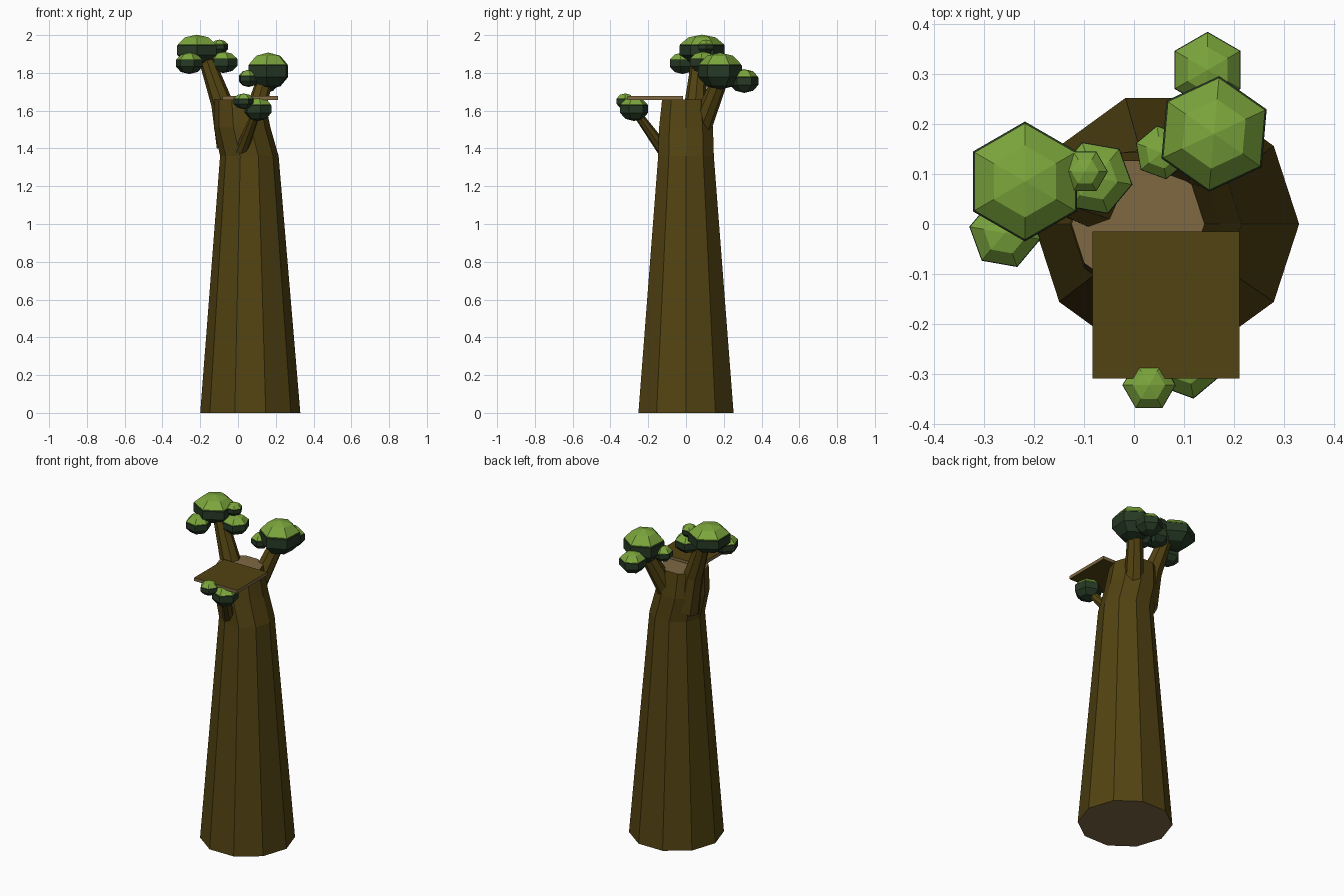
import bpy, bmesh, math
from mathutils import Vector

if "Cube" in bpy.data.objects:
    bpy.data.objects.remove(bpy.data.objects["Cube"])


def material(name, rgb):
    m = bpy.data.materials.new(name)
    m.diffuse_color = (*rgb, 1)
    m.use_nodes = True
    m.node_tree.nodes["Principled BSDF"].inputs["Base Color"].default_value = m.diffuse_color
    return m


BARK = material("brown bark", (0.085, 0.056, 0.006))
WOOD = material("tan cut wood", (0.21, 0.14, 0.055))
LIGHT = material("light green leaves", (0.2, 0.38, 0.045))
DARK = material("dark green leaves", (0.02, 0.042, 0.018))


def finish(bm, name, mats):
    bmesh.ops.recalc_face_normals(bm, faces=bm.faces)
    me = bpy.data.meshes.new(name)
    bm.to_mesh(me)
    bm.free()
    for m in mats:
        me.materials.append(m)
    ob = bpy.data.objects.new(name, me)
    bpy.context.collection.objects.link(ob)
    return ob


def loft(name, rings, sides, tilt=None):
    """Faceted tube through (x, y, z, radius) rings, with cut-wood caps."""
    bm = bmesh.new()
    rot = Vector((0, 0, 1)).rotation_difference(Vector(tilt or (0, 0, 1)))
    loops = []
    for x, y, z, r in rings:
        loop = []
        for i in range(sides):
            a = 2 * math.pi * i / sides
            p = rot @ Vector((r * math.cos(a), r * math.sin(a), 0))
            loop.append(bm.verts.new(p + Vector((x, y, z))))
        loops.append(loop)
    for lo, hi in zip(loops, loops[1:]):
        for i in range(sides):
            j = (i + 1) % sides
            bm.faces.new((lo[i], lo[j], hi[j], hi[i]))
    for cap in (loops[0], loops[-1]):
        bm.faces.new(cap).material_index = 1
    return finish(bm, name, [BARK, WOOD])


def leaf_ball(name, c, r, rz, turn, mat):
    bm = bmesh.new()
    bmesh.ops.create_uvsphere(bm, u_segments=6, v_segments=5, radius=1)
    t = math.radians(turn)
    for v in bm.verts:
        x, y, z = v.co
        v.co = (c[0] + r * (x * math.cos(t) - y * math.sin(t)),
                c[1] + r * (x * math.sin(t) + y * math.cos(t)),
                c[2] + rz * z)
    return finish(bm, name, [mat])


# trunk: ten-sided taper leaning slightly left at the top
loft("trunk", [(0.065, 0, 0, 0.265), (0.06, 0, 1.36, 0.155),
               (0.022, 0, 1.51, 0.15), (0.008, 0, 1.66, 0.133)], 10)

# branches
loft("left_branch", [(-0.045, 0.045, 1.42, 0.07), (-0.085, 0.05, 1.64, 0.058),
                     (-0.17, 0.07, 1.88, 0.04)], 8, (-0.3, 0.05, 1))
loft("back_branch", [(0.06, 0.07, 1.49, 0.058), (0.15, 0.19, 1.79, 0.042)],
     8, (0.3, 0.4, 1))
loft("front_branch", [(0.015, -0.11, 1.38, 0.036), (0.1, -0.27, 1.6, 0.022)],
     8, (0.2, -0.4, 0.8))

# square platform: bark faces, cut-wood edges
bm = bmesh.new()
bmesh.ops.create_cube(bm, size=1)
for v in bm.verts:
    v.co = (0.064 + v.co.x * 0.293, -0.162 + v.co.y * 0.294, 1.667 + v.co.z * 0.02)
for f in bm.faces:
    f.material_index = 0 if abs(f.normal.z) > 0.5 else 1
finish(bm, "platform", [BARK, WOOD])

# leaf clumps: centre, radius, height radius, turn
clumps = [
    ((-0.218, 0.085, 1.92), 0.126, 0.08, 0),
    ((-0.258, -0.018, 1.85), 0.076, 0.056, 20),
    ((-0.078, 0.092, 1.855), 0.08, 0.056, 20),
    ((-0.098, 0.105, 1.937), 0.048, 0.038, 30),
    ((0.16, 0.18, 1.808), 0.122, 0.097, -5),
    ((0.147, 0.308, 1.756), 0.08, 0.062, 0),
    ((0.055, 0.143, 1.77), 0.057, 0.045, 10),
    ((0.03, -0.322, 1.649), 0.056, 0.041, 30),
    ((0.106, -0.275, 1.608), 0.079, 0.063, 10),
]
for n, (c, r, rz, turn) in enumerate(clumps, 1):
    leaf_ball(f"leaf_clump_{n}", c, r, rz, turn, DARK)
    # lighter cap: slightly smaller and raised so it shows on top
    top = (c[0], c[1], c[2] + rz * 0.1)
    leaf_ball(f"leaf_top_{n}", top, r * 0.97, rz * 0.93, turn, LIGHT)
